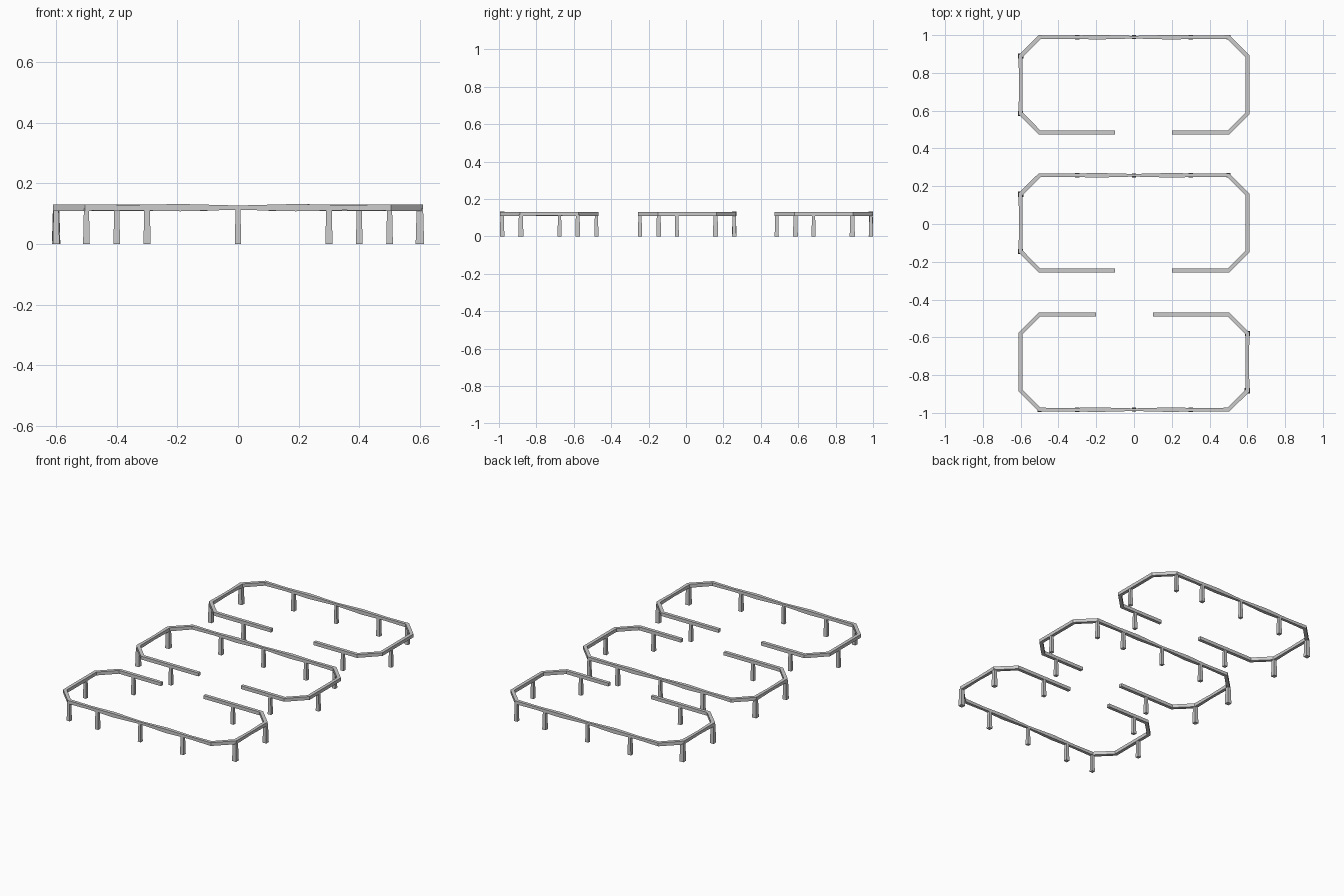
import bpy, bmesh, math
from mathutils import Vector

if "Cube" in bpy.data.objects:
    bpy.data.objects.remove(bpy.data.objects["Cube"])

H = 0.252          # half depth of one pen
RAIL_Z = 0.12

# Rail centre line of one pen: x, y, half thickness (slightly irregular timber)
RAIL = [(-0.10, -H, .0105), (-0.30, -H, .0105), (-0.50, -H, .0105),
        (-0.60, -0.152, .011), (-0.60, 0.0, .009), (-0.60, 0.152, .011),
        (-0.50, H, .0105), (-0.35, H, .0085), (-0.19, H, .012), (0.0, H, .007),
        (0.19, H, .012), (0.35, H, .009), (0.50, H, .0105),
        (0.60, 0.152, .0105), (0.60, -0.152, .0105),
        (0.50, -H, .0105), (0.20, -H, .0105)]

# Posts of one pen: x, y, half width at the foot
POSTS = [(-0.60, 0.152, .014), (-0.60, -0.152, .013), (-0.30, -H, .011),
         (0.40, -H, .011), (0.60, -0.055, .011), (0.50, H, .011),
         (0.30, H, .012), (0.0, H, .0105), (-0.30, H, .012)]


def to_mesh(bm, name):
    bmesh.ops.recalc_face_normals(bm, faces=bm.faces)
    mesh = bpy.data.meshes.new(name)
    bm.to_mesh(mesh)
    bm.free()
    return mesh


def make_rail():
    """Sweep a square section along the path with mitred corners."""
    bm = bmesh.new()
    pts = [Vector((x, y, RAIL_Z)) for x, y, _ in RAIL]
    rings = []
    for i, p in enumerate(pts):
        before = (p - pts[i - 1]).normalized() if i else None
        after = (pts[i + 1] - p).normalized() if i < len(pts) - 1 else None
        d_in, d_out = before or after, after or before
        tangent = (d_in + d_out).normalized()
        side = Vector((-tangent.y, tangent.x, 0)) / max(tangent.dot(d_in), 0.5)
        r = RAIL[i][2]
        rings.append([bm.verts.new(p + side * a * r + Vector((0, 0, b * r)))
                      for a, b in ((-1, -1), (1, -1), (1, 1), (-1, 1))])
    for a, b in zip(rings, rings[1:]):
        for k in range(4):
            n = (k + 1) % 4
            bm.faces.new((a[k], a[n], b[n], b[k]))
    bm.faces.new(rings[0])
    bm.faces.new(rings[-1])
    return to_mesh(bm, "rail")


def make_posts():
    """Tapered square posts from the ground up into the rail."""
    bm = bmesh.new()
    for x, y, r in POSTS:
        top = r * 0.76
        ring = lambda h, z: [bm.verts.new((x + a * h, y + b * h, z))
                             for a, b in ((-1, -1), (1, -1), (1, 1), (-1, 1))]
        lo, hi = ring(r, 0), ring(top, 0.117)
        for k in range(4):
            n = (k + 1) % 4
            bm.faces.new((lo[k], lo[n], hi[n], hi[k]))
        bm.faces.new(lo)
        bm.faces.new(hi)
    return to_mesh(bm, "posts")


# Three pens; the front one is turned around
rail, posts = make_rail(), make_posts()
for label, y, angle in (("back", 0.737, 0), ("middle", 0.006, 0), ("front", -0.731, math.pi)):
    for part, mesh in (("rail", rail), ("posts", posts)):
        obj = bpy.data.objects.new(f"{label}_pen_{part}", mesh)
        obj.location.y = y
        obj.rotation_euler.z = angle
        bpy.context.collection.objects.link(obj)
